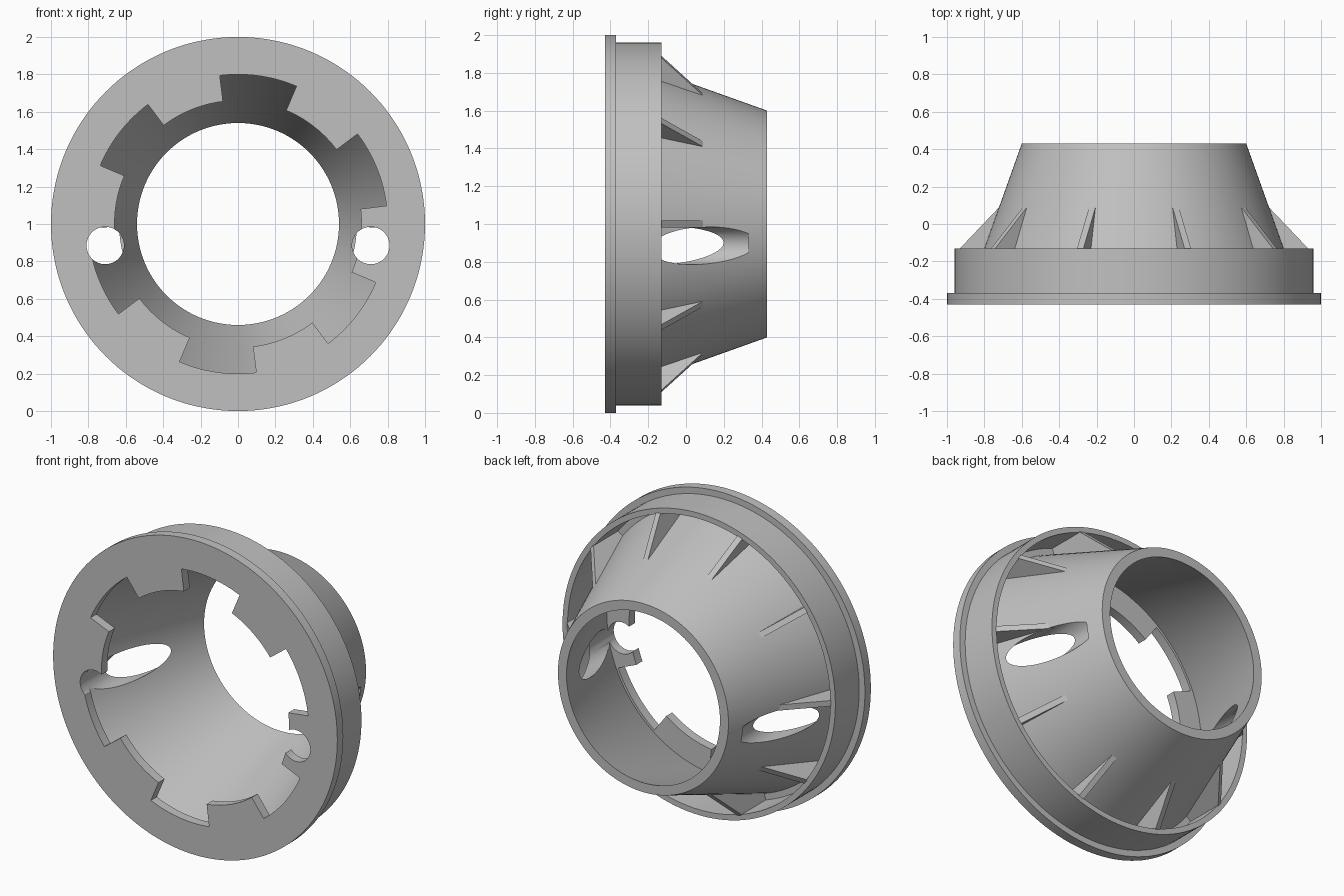
import bpy
import bmesh
from math import sin, cos, radians, pi
from mathutils import Matrix, Vector

cube = bpy.data.objects.get("Cube")
if cube:
    bpy.data.objects.remove(cube, do_unlink=True)

grey = bpy.data.materials.new("plain grey")
grey.use_nodes = True
COLOUR = (0.53, 0.53, 0.53, 1)
grey.diffuse_color = COLOUR
grey.node_tree.nodes["Principled BSDF"].inputs["Base Color"].default_value = COLOUR

FRONT, STEP, RIM, BACK = -0.43, -0.37, -0.13, 0.43


def polar(r, y, angle):
    """Point around the horizontal axis of the part."""
    return Vector((r * cos(angle), y, 1 + r * sin(angle)))


def sweep(bm, profile, start, end, steps):
    """Sweep a closed (radius, y) profile around the axis."""
    full = abs(end - start - 2 * pi) < 0.001
    count = steps if full else steps + 1
    rings = [[bm.verts.new(polar(r, y, start + (end - start) * i / steps))
              for r, y in profile] for i in range(count)]
    n = len(profile)
    for i in range(steps):
        a, b = rings[i], rings[(i + 1) % count]
        for j in range(n):
            k = (j + 1) % n
            bm.faces.new((a[j], a[k], b[k], b[j]))
    if not full:
        bm.faces.new(rings[0])
        bm.faces.new(rings[-1])


def finish(bm, name):
    bmesh.ops.recalc_face_normals(bm, faces=bm.faces)
    mesh = bpy.data.meshes.new(name)
    bm.to_mesh(mesh)
    bm.free()
    mesh.materials.append(grey)
    obj = bpy.data.objects.new(name, mesh)
    bpy.context.collection.objects.link(obj)
    return obj


def cut(target, cutter):
    cutter.hide_render = True
    mod = target.modifiers.new("cut", 'BOOLEAN')
    mod.operation = 'DIFFERENCE'
    mod.solver = 'EXACT'
    mod.object = cutter
    bpy.context.view_layer.objects.active = target
    bpy.ops.object.modifier_apply(modifier=mod.name)
    bpy.data.objects.remove(cutter, do_unlink=True)


# Flange, thin collar and hollow cone in one turned body
body_profile = [(0.66, FRONT), (1, FRONT), (1, STEP), (0.96, STEP),
                (0.96, RIM), (0.925, RIM), (0.925, STEP), (0.886, STEP),
                (0.6, BACK), (0.54, BACK), (0.815, STEP), (0.66, STEP)]
bm = bmesh.new()
sweep(bm, body_profile, 0, 2 * pi, 144)
body = finish(bm, "flanged_cone")

# Six notches in the front lip
bm = bmesh.new()
for i in range(6):
    mid = radians(22 + 60 * i)
    sweep(bm, [(0.6, -0.5), (0.8, -0.5), (0.8, -0.35), (0.6, -0.35)],
          mid - radians(15), mid + radians(15), 12)
cut(body, finish(bm, "notch_cutter"))

# Two blind holes drilled from the front, breaking through the cone wall
bm = bmesh.new()
drill_end = 0.33
for side in (-1, 1):
    place = (Matrix.Translation((side * 0.71, (drill_end - 0.6) / 2, 0.885))
             @ Matrix.Rotation(pi / 2, 4, 'X'))
    bmesh.ops.create_cone(bm, cap_ends=True, segments=48, radius1=0.1,
                          radius2=0.1, depth=drill_end + 0.6, matrix=place)
cut(body, finish(bm, "hole_cutter"))

# Ten triangular ribs between cone and collar
bm = bmesh.new()
rib_profile = [(0.93, RIM), (0.70, 0.112), (0.86, -0.39), (0.93, -0.39)]
for i in range(10):
    a = radians(36 * i)
    across = Vector((-sin(a), 0, cos(a))) * 0.018
    sides = [[bm.verts.new(polar(r, y, a) + across * s) for r, y in rib_profile]
             for s in (-1, 1)]
    bm.faces.new(sides[0])
    bm.faces.new(sides[1])
    for j in range(4):
        k = (j + 1) % 4
        bm.faces.new((sides[0][j], sides[0][k], sides[1][k], sides[1][j]))
ribs = finish(bm, "support_ribs")

# Smooth the turned surfaces, keep machined edges sharp
bpy.ops.object.select_all(action='DESELECT')
body.select_set(True)
bpy.context.view_layer.objects.active = body
bpy.ops.object.shade_smooth_by_angle(angle=radians(25))
